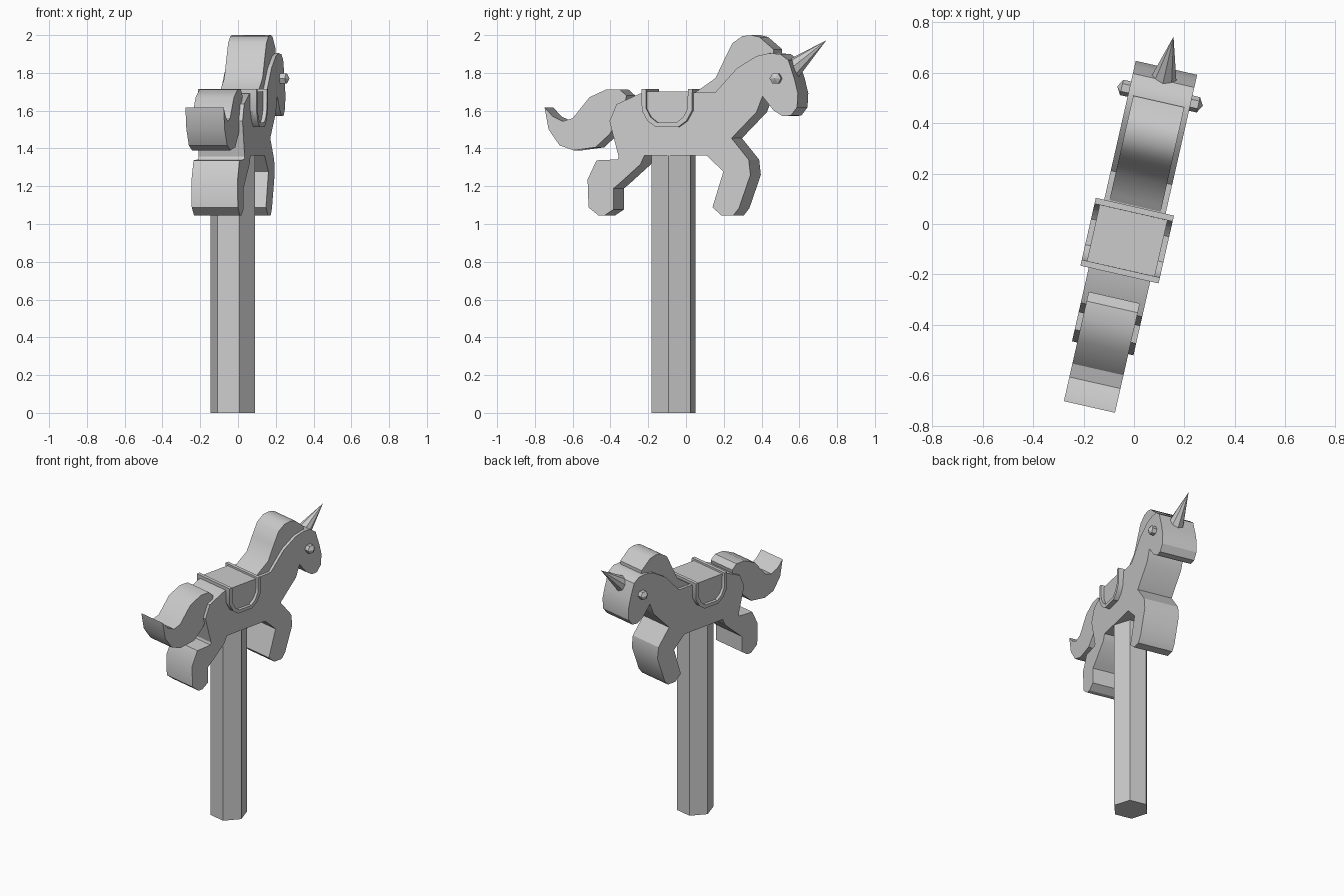
import bpy, bmesh, math
from mathutils import Matrix, Vector

if "Cube" in bpy.data.objects:
    bpy.data.objects.remove(bpy.data.objects["Cube"])

ANG = math.radians(12.8)
PLACE = Matrix.Translation((-0.027, -0.066, 0)) @ Matrix.Rotation(-ANG, 4, 'Z')


def finish(name, bm):
    bmesh.ops.recalc_face_normals(bm, faces=bm.faces)
    mesh = bpy.data.meshes.new(name)
    bm.to_mesh(mesh)
    bm.free()
    ob = bpy.data.objects.new(name, mesh)
    bpy.context.collection.objects.link(ob)
    ob.matrix_world = PLACE
    bpy.ops.object.select_all(action='DESELECT')
    ob.select_set(True)
    bpy.context.view_layer.objects.active = ob
    bpy.ops.object.shade_smooth_by_angle(angle=math.radians(32))
    return ob


def slab(name, profile, half, seen=True):
    """Side profile extruded across the width; seen = points read off the turned near face."""
    bm = bmesh.new()
    shift = 0.066 + half * math.sin(ANG)
    pts = [((y + shift) / math.cos(ANG), z) if seen else (y, z) for y, z in profile]
    face = bm.faces.new([bm.verts.new((-half, u, z)) for u, z in pts])
    out = bmesh.ops.extrude_face_region(bm, geom=[face])
    moved = [g for g in out['geom'] if isinstance(g, bmesh.types.BMVert)]
    bmesh.ops.translate(bm, verts=moved, vec=(2 * half, 0, 0))
    return finish(name, bm)


# Body with head and legs
slab("body", [
    (.27, 1.825), (.156, 1.698), (-.24, 1.692), (-.368, 1.634), (-.405, 1.544),
    (-.357, 1.358), (-.362, 1.342), (-.474, 1.337), (-.521, 1.236), (-.516, 1.088),
    (-.463, 1.045), (-.431, 1.045), (-.384, 1.077), (-.384, 1.188), (-.352, 1.215),
    (-.241, 1.316), (-.22, 1.363), (.108, 1.363), (.198, 1.278), (.14, 1.088),
    (.188, 1.045), (.25, 1.045), (.28, 1.083), (.341, 1.26), (.332, 1.34),
    (.241, 1.454), (.373, 1.592), (.405, 1.676), (.463, 1.602), (.511, 1.571),
    (.555, 1.574), (.588, 1.618), (.592, 1.692), (.574, 1.767), (.542, 1.867),
    (.50, 1.899), (.442, 1.904), (.373, 1.889)], 0.125)

# Mane
slab("mane", [
    (.04, 1.69), (.075, 1.715), (.156, 1.772), (.204, 1.873), (.246, 1.958),
    (.299, 1.995), (.347, 2.0), (.389, 1.99), (.463, 1.925), (.463, 1.80),
    (.30, 1.75), (.20, 1.66)], 0.104)

# Tail
slab("tail", [
    (-.749, 1.618), (-.706, 1.57), (-.653, 1.544), (-.60, 1.56), (-.511, 1.671),
    (-.421, 1.713), (-.352, 1.713), (-.315, 1.68), (-.33, 1.60), (-.405, 1.475),
    (-.479, 1.406), (-.595, 1.39), (-.669, 1.416), (-.728, 1.501)], 0.104)

# Saddle pad and raised rim
half_u = [(.138, 1.715), (.136, 1.60), (.105, 1.545), (.06, 1.513)]
inner = [(.114, 1.715), (.112, 1.61), (.088, 1.565), (.052, 1.537)]


def mirrored(side):
    return side + [(-u, z) for u, z in reversed(side)]


slab("saddle_pad", mirrored([(.125, 1.702)] + half_u[1:]), 0.138, False)
slab("saddle_rim", mirrored(half_u) + mirrored(inner)[::-1], 0.159, False)

# Eyes
for side, label in ((1, "right"), (-1, "left")):
    bm = bmesh.new()
    bmesh.ops.create_uvsphere(bm, u_segments=6, v_segments=3, radius=0.036,
                              matrix=Matrix.Translation((side * .138, .588, 1.77))
                              @ Matrix.Rotation(math.pi / 2, 4, 'Y'))
    finish(label + "_eye", bm)

# Horn
base, tip = Vector((0, .62, 1.80)), Vector((0, .83, 1.973))
axis = tip - base
bm = bmesh.new()
bmesh.ops.create_cone(bm, cap_ends=True, segments=8, radius1=0.062, radius2=0,
                      depth=axis.length,
                      matrix=Matrix.Translation((base + tip) / 2)
                      @ axis.to_track_quat('Z', 'Y').to_matrix().to_4x4())
horn = finish("horn", bm)
bpy.ops.object.shade_smooth_by_angle(angle=math.radians(50))

# Six-sided pole
bm = bmesh.new()
bmesh.ops.create_cone(bm, cap_ends=True, segments=6, radius1=0.121, radius2=0.121,
                      depth=1.45, matrix=Matrix.Translation((0, 0, .725))
                      @ Matrix.Rotation(math.pi / 2, 4, 'Z'))
finish("pole", bm)
bpy.ops.object.shade_smooth_by_angle(angle=math.radians(65))
